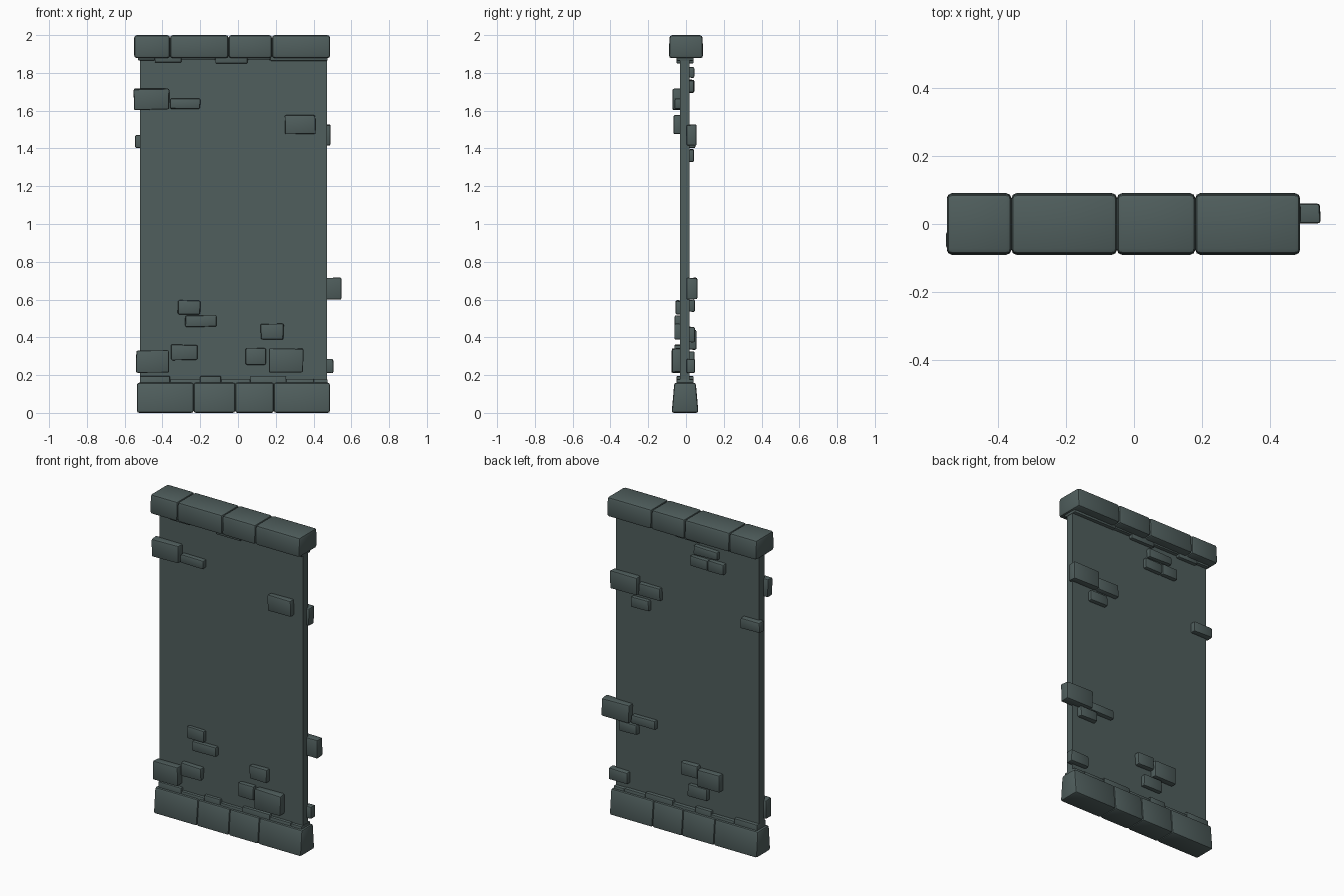
import bpy, bmesh, random, math
from mathutils import Vector

random.seed(4)
stone = bpy.data.materials.new("dark_slate_stone")
stone.diffuse_color = (0.08, 0.113, 0.11, 1)


def block(name, lo, hi, bevel=0.0, jitter=0.0, shrink=None):
    """Bevelled box; shrink(co) may move corners to taper the block."""
    lo, hi = Vector(lo), Vector(hi)
    bm = bmesh.new()
    bmesh.ops.create_cube(bm, size=1)
    for v in bm.verts:
        v.co = Vector([(lo[i] + hi[i]) / 2 + v.co[i] * (hi[i] - lo[i]) for i in range(3)])
        if shrink:
            shrink(v.co)
        v.co.x += random.uniform(-jitter, jitter)
        v.co.z += random.uniform(-jitter, jitter)
    if bevel:
        bmesh.ops.bevel(bm, geom=bm.edges[:], offset=bevel, segments=2,
                        profile=0.5, affect='EDGES', clamp_overlap=True)
    me = bpy.data.meshes.new(name)
    bm.to_mesh(me)
    bm.free()
    me.materials.append(stone)
    ob = bpy.data.objects.new(name, me)
    bpy.context.collection.objects.link(ob)
    if bevel:
        bpy.ops.object.select_all(action='DESELECT')
        ob.select_set(True)
        bpy.context.view_layer.objects.active = ob
        bpy.ops.object.shade_smooth_by_angle(angle=math.radians(40))
    return ob


# Flat wall slab
block("wall_panel", (-0.52, -0.032, 0.1), (0.472, 0.018, 1.93))


# Base course, wider at the ground
def base_taper(co):
    if co.z > 0.1:
        co.y = -0.005 + (co.y + 0.005) * 0.8


xs = [-0.535, -0.235, -0.015, 0.19, 0.487]
for i, (a, b) in enumerate(zip(xs, xs[1:])):
    block(f"base_stone_{i}", (a, -0.076, 0), (b, 0.066, 0.16), 0.012, 0, base_taper)


# Cap course, slightly narrower at the top
def cap_taper(co):
    if co.z > 1.95:
        co.y *= 0.96


xs = [-0.55, -0.36, -0.05, 0.18, 0.488]
for i, (a, b) in enumerate(zip(xs, xs[1:])):
    block(f"cap_stone_{i}", (a, -0.091, 1.878), (b, 0.091, 2.0), 0.015, 0, cap_taper)

# Thin filler stones above the base and below the cap
for i, (a, b, z) in enumerate([(-0.52, -0.36, 0.195), (-0.36, -0.2, 0.177), (-0.2, -0.09, 0.195),
                               (-0.09, 0.065, 0.177), (0.065, 0.255, 0.193), (0.255, 0.4, 0.18),
                               (0.4, 0.475, 0.177)]):
    block(f"lower_filler_{i}", (a, -0.05, 0.13), (b, 0.04, z), 0.005)
for i, (a, b, z) in enumerate([(-0.53, -0.44, 1.866), (-0.44, -0.3, 1.855), (-0.3, -0.12, 1.868),
                               (-0.12, 0.05, 1.85), (0.05, 0.17, 1.868), (0.17, 0.475, 1.864)]):
    block(f"upper_filler_{i}", (a, -0.05, z), (b, 0.04, 1.91), 0.005)

# Raised bricks: x0, x1, z0, z1, outer y
front = [(-0.55, -0.365, 1.605, 1.715, -0.072), (-0.36, -0.2, 1.61, 1.665, -0.06),
         (0.25, 0.41, 1.475, 1.575, -0.066), (-0.32, -0.2, 0.52, 0.595, -0.055),
         (-0.28, -0.115, 0.455, 0.515, -0.06), (0.12, 0.24, 0.39, 0.47, -0.062),
         (-0.54, -0.365, 0.215, 0.33, -0.078), (-0.355, -0.215, 0.28, 0.36, -0.062),
         (0.04, 0.15, 0.255, 0.34, -0.06), (0.165, 0.345, 0.215, 0.34, -0.075)]
back = [(0.305, 0.492, 1.415, 1.525, 0.056), (0.15, 0.3, 1.415, 1.495, 0.045),
        (0.23, 0.355, 1.33, 1.395, 0.043), (-0.245, -0.08, 1.775, 1.83, 0.044),
        (-0.175, -0.055, 1.695, 1.76, 0.042), (-0.29, -0.178, 1.695, 1.765, 0.044),
        (-0.545, -0.41, 1.403, 1.47, 0.05), (0.355, 0.546, 0.602, 0.715, 0.06),
        (0.185, 0.352, 0.6, 0.655, 0.045), (0.31, 0.435, 0.535, 0.6, 0.048),
        (0.375, 0.506, 0.212, 0.285, 0.048), (-0.11, 0.005, 0.375, 0.455, 0.048),
        (-0.27, -0.113, 0.335, 0.44, 0.055), (-0.175, -0.04, 0.252, 0.325, 0.045)]
for side, bricks in (("front", front), ("back", back)):
    for i, (x0, x1, z0, z1, y) in enumerate(bricks):
        inner = -0.022 if side == "front" else 0.002
        block(f"{side}_brick_{i}", (x0, min(inner, y), z0), (x1, max(inner, y), z1), 0.008, 0.003)
